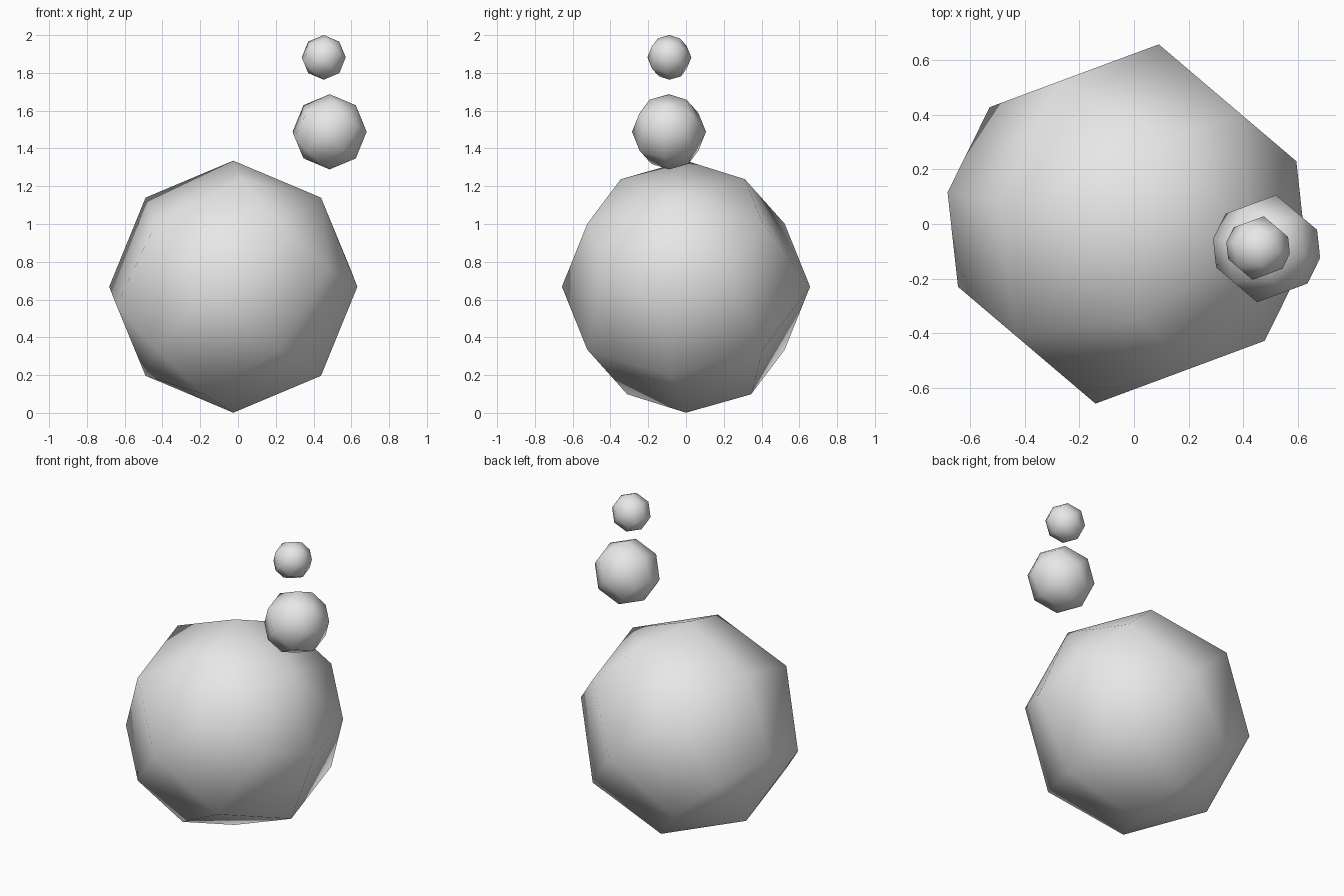
import bpy, bmesh, math
from mathutils import Matrix

if "Cube" in bpy.data.objects:
    bpy.data.objects.remove(bpy.data.objects["Cube"])

grey = bpy.data.materials.new("light_grey")
grey.diffuse_color = (0.8, 0.8, 0.8, 1)
grey.use_nodes = True
grey.node_tree.nodes["Principled BSDF"].inputs["Base Color"].default_value = grey.diffuse_color

# All balls share one tilt: the pole leans 45 degrees to the right, then turns 10 degrees
TILT = Matrix.Rotation(math.radians(-10), 4, 'Z') @ Matrix.Rotation(math.radians(45), 4, 'Y')


def ball(name, centre, radius):
    """Smooth-shaded low-poly ball with 8 segments and 4 rings."""
    bm = bmesh.new()
    bmesh.ops.create_uvsphere(bm, u_segments=8, v_segments=4, radius=radius,
                              matrix=Matrix.Translation(centre) @ TILT)
    for f in bm.faces:
        f.smooth = True
    mesh = bpy.data.meshes.new(name)
    bm.to_mesh(mesh)
    bm.free()
    mesh.materials.append(grey)
    obj = bpy.data.objects.new(name, mesh)
    bpy.context.collection.objects.link(obj)
    return obj


# Large ball on the ground, two smaller ones floating above its right side
ball("large_ball", (-0.025, 0, 0.668), 0.667)
ball("medium_ball", (0.485, -0.09, 1.488), 0.199)
ball("small_ball", (0.454, -0.088, 1.882), 0.118)
